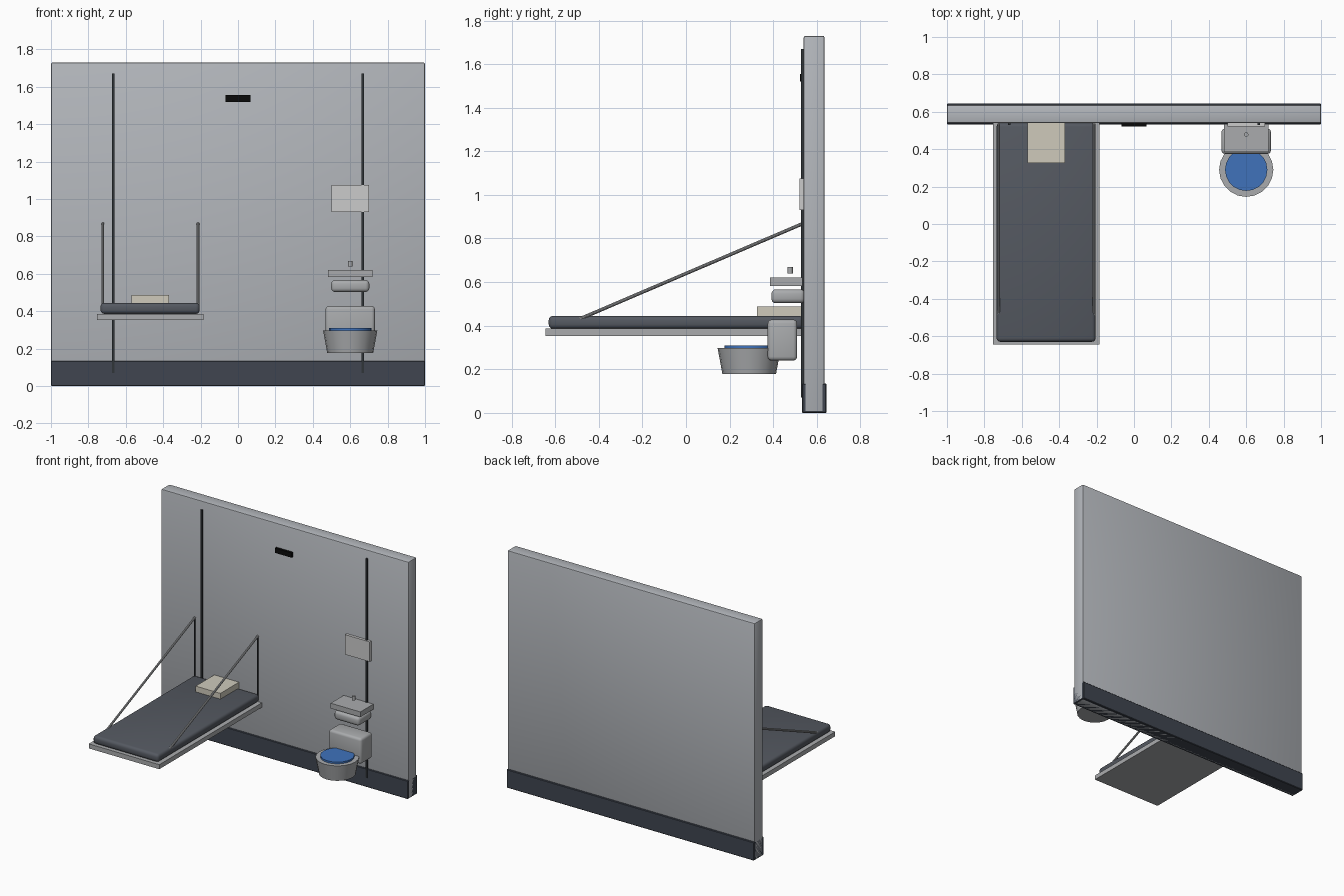
import bpy, math
from mathutils import Vector

if "Cube" in bpy.data.objects:
    bpy.data.objects.remove(bpy.data.objects["Cube"])


def material(name, rgb):
    m = bpy.data.materials.new(name)
    m.diffuse_color = (*rgb, 1)
    m.use_nodes = True
    m.node_tree.nodes["Principled BSDF"].inputs["Base Color"].default_value = m.diffuse_color
    return m


PANEL = material("panel_grey", (0.45, 0.47, 0.50))
DARK = material("dark_trim", (0.05, 0.06, 0.08))
SEAM = material("seam", (0.03, 0.035, 0.04))
BLACK = material("black", (0.003, 0.003, 0.003))
PAD = material("mattress_grey", (0.09, 0.10, 0.12))
CREAM = material("cream", (0.62, 0.59, 0.50))
BLUE = material("blue", (0.05, 0.17, 0.50))
GLASS = material("mirror", (0.66, 0.67, 0.69))
STEEL = material("steel", (0.40, 0.41, 0.42))


def finish(obj, name, mat):
    obj.name = name
    obj.data.materials.append(mat)
    bpy.ops.object.shade_smooth_by_angle(angle=math.radians(35))
    return obj


def box(name, x, y, z, mat, bevel=0, segments=2):
    """Box from (min, max) extents on each axis."""
    bpy.ops.mesh.primitive_cube_add(size=1, location=[(a + b) / 2 for a, b in (x, y, z)])
    obj = bpy.context.object
    obj.scale = [b - a for a, b in (x, y, z)]
    bpy.ops.object.transform_apply(location=False, rotation=False, scale=True)
    if bevel:
        mod = obj.modifiers.new("Bevel", "BEVEL")
        mod.width, mod.segments = bevel, segments
        bpy.ops.object.modifier_apply(modifier="Bevel")
    return finish(obj, name, mat)


def frustum(name, x, y, z, r_low, r_top, mat, sides=20):
    bpy.ops.mesh.primitive_cone_add(vertices=sides, radius1=r_low, radius2=r_top,
                                    depth=z[1] - z[0], location=(x, y, sum(z) / 2))
    return finish(bpy.context.object, name, mat)


def rod(name, a, b, radius, mat):
    a, b = Vector(a), Vector(b)
    d = b - a
    bpy.ops.mesh.primitive_cylinder_add(vertices=10, radius=radius, depth=d.length,
                                        location=(a + b) / 2,
                                        rotation=d.to_track_quat('Z', 'Y').to_euler())
    return finish(bpy.context.object, name, mat)


# Wall panel, skirting, seams and vent
box("wall_panel", (-1, 1), (0.54, 0.635), (0, 1.73), PANEL, 0.008)
box("skirting", (-1, 1), (0.532, 0.645), (0, 0.135), DARK, 0.004, 1)
for side, s in (("left", -1), ("right", 1)):
    box(f"wall_seam_{side}", (s * 0.667 - 0.006, s * 0.667 + 0.006),
        (0.528, 0.545), (0.07, 1.67), SEAM)
box("vent", (-0.067, 0.067), (0.522, 0.545), (1.52, 1.555), BLACK)

# Fold-down bed
box("bed_frame", (-0.755, -0.185), (-0.645, 0.545), (0.353, 0.386), STEEL)
box("mattress", (-0.735, -0.205), (-0.63, 0.54), (0.386, 0.445), PAD, 0.02, 3)
box("pillow", (-0.57, -0.37), (0.325, 0.54), (0.43, 0.487), CREAM)
for side, x in (("left", -0.723), ("right", -0.214)):
    rod(f"bed_strut_{side}", (x, -0.49, 0.43), (x, 0.535, 0.868), 0.008, STEEL)
    rod(f"bed_wall_rod_{side}", (x, 0.533, 0.40), (x, 0.533, 0.86), 0.006, SEAM)

# Toilet
frustum("toilet_bowl", 0.60, 0.29, (0.178, 0.297), 0.123, 0.145, STEEL)
frustum("toilet_lid", 0.60, 0.29, (0.285, 0.31), 0.113, 0.113, BLUE)
box("toilet_tank", (0.468, 0.732), (0.375, 0.51), (0.24, 0.428), STEEL, 0.018, 3)

# Washbasin, shelf, tap and mirror
box("basin", (0.498, 0.702), (0.392, 0.545), (0.503, 0.567), STEEL, 0.02, 3)
box("shelf", (0.48, 0.72), (0.385, 0.535), (0.582, 0.62), STEEL)
frustum("tap", 0.60, 0.478, (0.64, 0.67), 0.012, 0.012, STEEL, 12)
box("mirror", (0.50, 0.70), (0.52, 0.545), (0.93, 1.075), GLASS)
